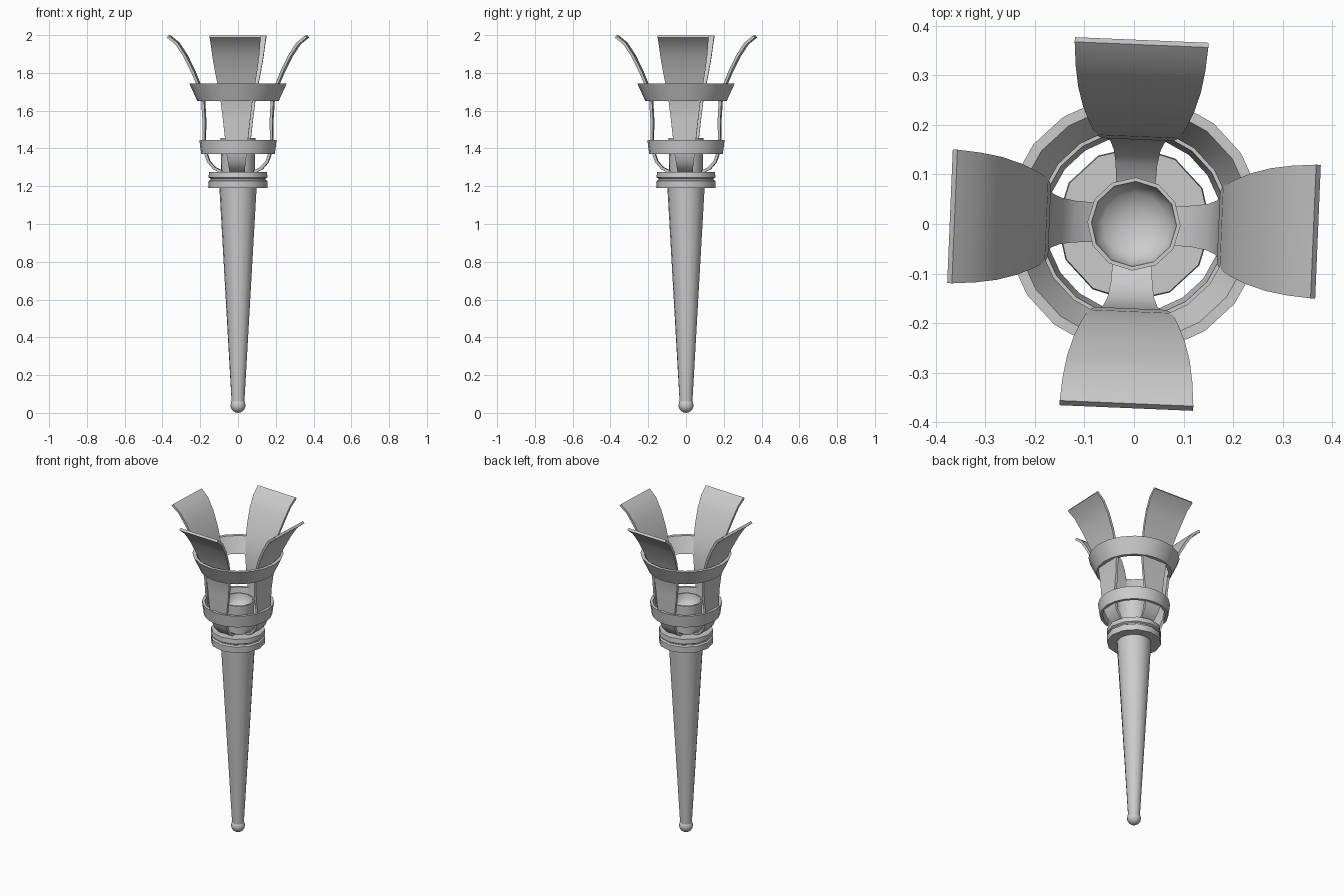
import bpy, bmesh, math

if "Cube" in bpy.data.objects:
    bpy.data.objects.remove(bpy.data.objects["Cube"])

TWIST = math.radians(-2.4)


def finish(name, bm, angle=40):
    bmesh.ops.remove_doubles(bm, verts=bm.verts, dist=1e-5)
    bmesh.ops.recalc_face_normals(bm, faces=bm.faces)
    me = bpy.data.meshes.new(name)
    bm.to_mesh(me)
    bm.free()
    ob = bpy.data.objects.new(name, me)
    bpy.context.collection.objects.link(ob)
    bpy.ops.object.select_all(action='DESELECT')
    ob.select_set(True)
    bpy.context.view_layer.objects.active = ob
    bpy.ops.object.shade_smooth_by_angle(angle=math.radians(angle))
    return ob


def lathe(name, profile, sides, closed=False):
    """Revolve (radius, z) points around the z axis."""
    bm = bmesh.new()
    rings = []
    for r, z in profile:
        if r == 0:
            rings.append([bm.verts.new((0, 0, z))] * sides)
        else:
            rings.append([bm.verts.new((r * math.cos(TWIST + 2 * math.pi * i / sides),
                                        r * math.sin(TWIST + 2 * math.pi * i / sides), z))
                          for i in range(sides)])
    pairs = list(zip(rings, rings[1:]))
    if closed:
        pairs.append((rings[-1], rings[0]))
    for a, b in pairs:
        for i in range(sides):
            j = (i + 1) % sides
            quad = list(dict.fromkeys((a[i], a[j], b[j], b[i])))
            bm.faces.new(quad)
    return finish(name, bm)


# Tapered handle
lathe("handle", [(0, 0.06), (0.034, 0.06), (0.099, 1.2), (0, 1.2)], 16)

# Round knob at the foot
knob = [(0.04 * math.sin(math.pi * i / 8), 0.04 - 0.04 * math.cos(math.pi * i / 8)) for i in range(9)]
knob[0], knob[-1] = (0, 0), (0, 0.08)
lathe("foot_knob", knob, 16)

# Grooved collar
lathe("collar", [(0, 1.19), (0.155, 1.19), (0.156, 1.228), (0.146, 1.234), (0.146, 1.24),
                 (0.156, 1.246), (0.154, 1.275), (0, 1.275)], 12)

# Fuel cup with a hollow bowl
lathe("fuel_cup", [(0, 1.26), (0.088, 1.26), (0.094, 1.455), (0.086, 1.455), (0.081, 1.42),
                   (0.065, 1.40), (0.035, 1.386), (0, 1.38)], 12)

# Two bands that hold the blades
lathe("lower_band", [(0.195, 1.37), (0.205, 1.445), (0.188, 1.445), (0.178, 1.37)], 20, True)
lathe("upper_band", [(0.215, 1.65), (0.259, 1.745), (0.238, 1.745), (0.195, 1.65)], 20, True)

# Four flared blades: (radius, z, half width) along the centreline
path = [(0.085, 1.275, 0.04), (0.125, 1.295, 0.042), (0.155, 1.33, 0.047),
        (0.172, 1.38, 0.054), (0.179, 1.45, 0.061), (0.178, 1.55, 0.072),
        (0.184, 1.65, 0.084), (0.205, 1.73, 0.097), (0.238, 1.81, 0.112),
        (0.278, 1.89, 0.124), (0.320, 1.955, 0.131), (0.367, 1.993, 0.135)]
T = 0.0075
for k in range(4):
    bm = bmesh.new()
    loops = []
    for i, (r, z, w) in enumerate(path):
        p, q = path[max(i - 1, 0)], path[min(i + 1, len(path) - 1)]
        dr, dz = q[0] - p[0], q[1] - p[1]
        n = math.hypot(dr, dz)
        ox, oz = T * dz / n, -T * dr / n
        loops.append([bm.verts.new((s * w, -(r + t * ox), z + t * oz))
                      for s, t in ((-1, 1), (1, 1), (1, -1), (-1, -1))])
    for a, b in zip(loops, loops[1:]):
        for i in range(4):
            j = (i + 1) % 4
            bm.faces.new((a[i], a[j], b[j], b[i]))
    bm.faces.new(loops[0])
    bm.faces.new(loops[-1])
    blade = finish("blade_%d" % (k + 1), bm, 35)
    blade.rotation_euler.z = TWIST + k * math.pi / 2
